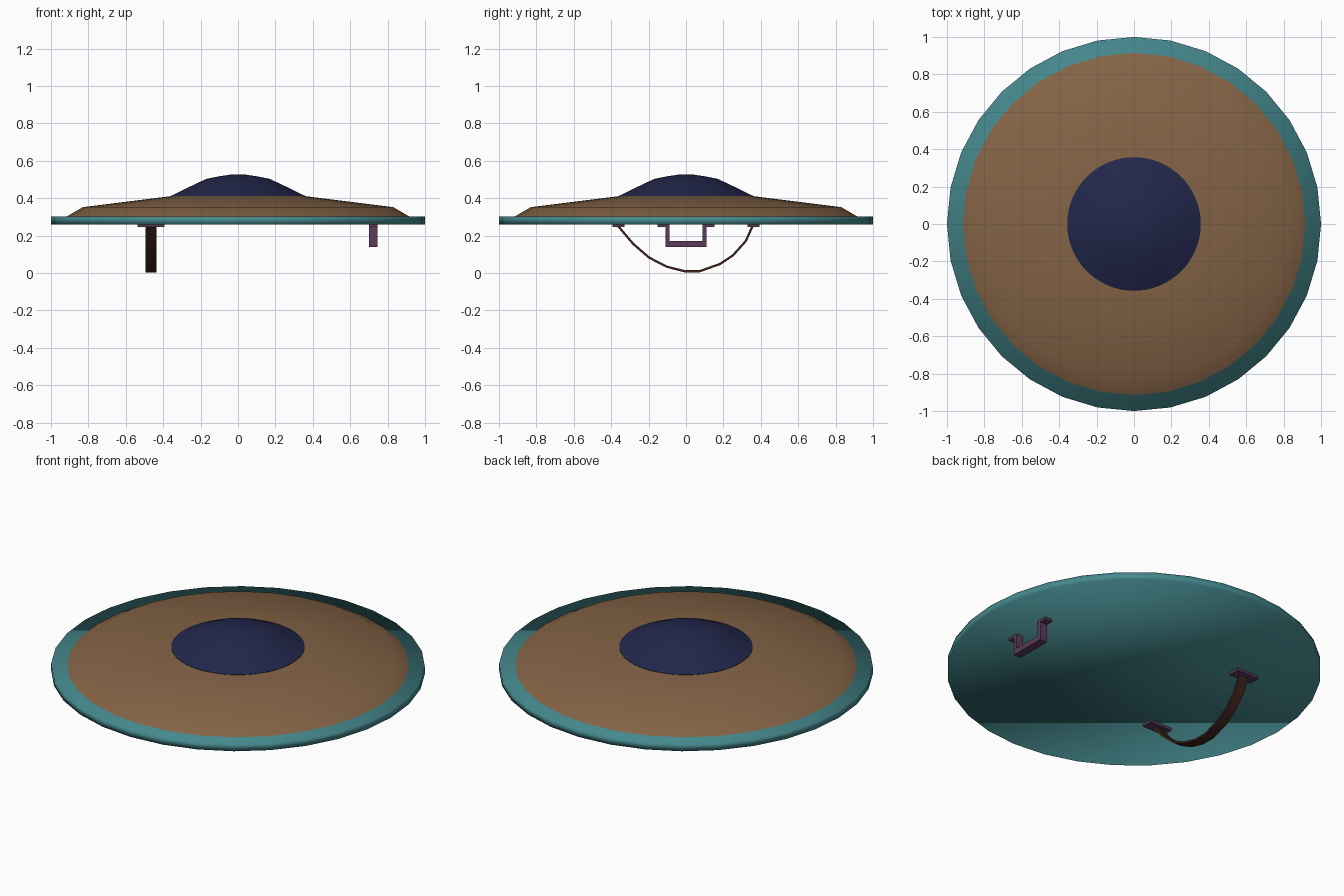
import bpy, bmesh, math

if "Cube" in bpy.data.objects:
    bpy.data.objects.remove(bpy.data.objects["Cube"])


def material(name, rgb):
    m = bpy.data.materials.new(name)
    m.diffuse_color = (*rgb, 1)
    m.use_nodes = True
    m.node_tree.nodes["Principled BSDF"].inputs["Base Color"].default_value = m.diffuse_color
    return m


TEAL = material("teal_metal", (0.06, 0.25, 0.27))
BROWN = material("brown_wood", (0.23, 0.125, 0.06))
NAVY = material("navy_metal", (0.016, 0.02, 0.07))
PURPLE = material("purple_metal", (0.10, 0.045, 0.095))
LEATHER = material("dark_leather", (0.05, 0.018, 0.012))


def finish(name, bm, mat, smooth=None):
    bmesh.ops.recalc_face_normals(bm, faces=bm.faces[:])
    me = bpy.data.meshes.new(name)
    bm.to_mesh(me)
    bm.free()
    me.materials.append(mat)
    ob = bpy.data.objects.new(name, me)
    bpy.context.collection.objects.link(ob)
    if smooth is not None:
        bpy.ops.object.select_all(action='DESELECT')
        ob.select_set(True)
        bpy.context.view_layer.objects.active = ob
        bpy.ops.object.shade_smooth_by_angle(angle=math.radians(smooth))
    return ob


def lathe(name, profile, sides, mat, smooth):
    """Revolve (radius, z) points about z and cap both ends."""
    bm = bmesh.new()
    rings = [[bm.verts.new((r * math.cos(2 * math.pi * i / sides),
                            r * math.sin(2 * math.pi * i / sides), z))
              for i in range(sides)] for r, z in profile]
    for a, b in zip(rings, rings[1:]):
        for i in range(sides):
            j = (i + 1) % sides
            bm.faces.new((a[i], a[j], b[j], b[i]))
    bm.faces.new(rings[0])
    bm.faces.new(rings[-1])
    return finish(name, bm, mat, smooth)


def box(name, x, y, z, mat):
    bm = bmesh.new()
    bmesh.ops.create_cube(bm, size=1)
    for v in bm.verts:
        v.co = [lo + (c + 0.5) * (hi - lo) for c, (lo, hi) in zip(v.co, (x, y, z))]
    return finish(name, bm, mat)


def band(name, path, x0, x1, thick, mat, smooth=None):
    """Flat band following a (y, z) path, thickened towards the inside."""
    bm = bmesh.new()
    rows = []
    for i, (y, z) in enumerate(path):
        (ya, za), (yb, zb) = path[max(i - 1, 0)], path[min(i + 1, len(path) - 1)]
        length = math.hypot(yb - ya, zb - za)
        ny, nz = -(zb - za) / length * thick, (yb - ya) / length * thick
        rows.append([bm.verts.new(p) for p in (
            (x0, y, z), (x1, y, z), (x1, y + ny, z + nz), (x0, y + ny, z + nz))])
    for a, b in zip(rows, rows[1:]):
        for i in range(4):
            j = (i + 1) % 4
            bm.faces.new((a[i], a[j], b[j], b[i]))
    bm.faces.new(rows[0])
    bm.faces.new(rows[-1])
    return finish(name, bm, mat, smooth)


# Shield body: backing disc with rim, sloped face, centre boss
lathe("rim_and_back", [(1, 0.26), (1, 0.303)], 32, TEAL, 180)
lathe("shield_face", [(0.92, 0.30), (0.83, 0.352), (0.35, 0.412)], 32, BROWN, 40)
lathe("centre_boss", [(0.357, 0.408), (0.357, 0.413), (0.265, 0.458), (0.17, 0.503),
                      (0.10, 0.517), (0.04, 0.526)], 64, NAVY, 40)

# Arm strap sagging below the back
band("arm_strap", [(-0.37, 0.25), (-0.287, 0.152), (-0.20, 0.077), (-0.105, 0.028),
                   (-0.01, 0.004), (0.075, 0.004), (0.185, 0.043), (0.255, 0.09),
                   (0.325, 0.168), (0.362, 0.25)],
     -0.495, -0.435, 0.012, LEATHER, 40)

# Hand grip: crossbar on two legs
box("grip_bar", (0.70, 0.747), (-0.11, 0.11), (0.138, 0.17), PURPLE)
for side, s in (("left", -1), ("right", 1)):
    def span(a, b):
        return tuple(sorted((s * a, s * b)))
    box("grip_leg_" + side, (0.70, 0.747), span(0.088, 0.11), (0.165, 0.26), PURPLE)
    box("grip_foot_" + side, (0.70, 0.747), span(0.09, 0.152), (0.246, 0.262), PURPLE)
    box("strap_plate_" + side, (-0.537, -0.392), span(0.328, 0.394), (0.245, 0.262), PURPLE)
